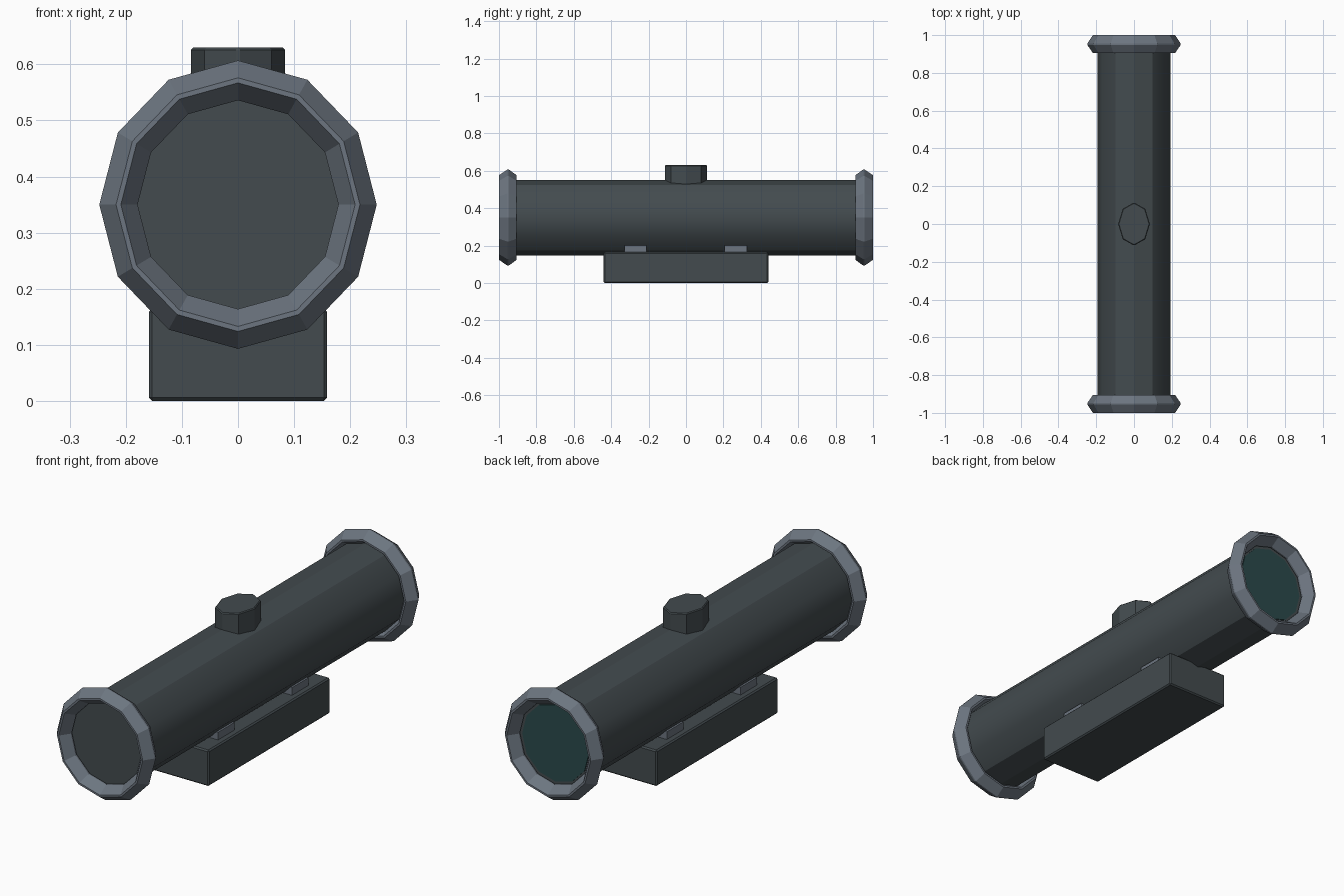
import bpy, bmesh, math
from mathutils import Matrix

cube = bpy.data.objects.get("Cube")
if cube:
    bpy.data.objects.remove(cube, do_unlink=True)

AXIS_Z = 0.35      # height of the tube axis
SQUASH = 0.962     # the tube is slightly narrower than tall


def material(name, color):
    m = bpy.data.materials.new(name)
    m.use_nodes = True
    m.diffuse_color = (*color, 1)
    m.node_tree.nodes["Principled BSDF"].inputs["Base Color"].default_value = (*color, 1)
    return m


body = material("dark slate", (0.056, 0.070, 0.077))
trim = material("steel grey", (0.150, 0.178, 0.215))
glass = material("teal glass", (0.023, 0.068, 0.071))


def finish(name, bm, mat, bevel=0, smooth=False):
    bmesh.ops.recalc_face_normals(bm, faces=bm.faces)
    mesh = bpy.data.meshes.new(name)
    bm.to_mesh(mesh)
    bm.free()
    mesh.materials.append(mat)
    ob = bpy.data.objects.new(name, mesh)
    bpy.context.collection.objects.link(ob)
    if bevel:
        mod = ob.modifiers.new("edge_bevel", 'BEVEL')
        mod.width = bevel
        mod.segments = 1
        mod.limit_method = 'ANGLE'
        mod.angle_limit = math.radians(50)
    if smooth:
        bpy.ops.object.select_all(action='DESELECT')
        ob.select_set(True)
        bpy.context.view_layer.objects.active = ob
        bpy.ops.object.shade_smooth_by_angle(angle=math.radians(30))
    return ob


def lathe(name, profile, mat, closed=False, smooth=False, sides=12):
    """Turn (radius, y) points around the tube axis, with a vertex at the top."""
    bm = bmesh.new()
    loops = []
    for r, y in profile:
        angles = [2 * math.pi * i / sides for i in range(sides)]
        loops.append([bm.verts.new((r * SQUASH * math.sin(a), y, AXIS_Z + r * math.cos(a)))
                      for a in angles])
    pairs = list(zip(loops, loops[1:]))
    if closed:
        pairs.append((loops[-1], loops[0]))
    else:
        bm.faces.new(loops[0])
        bm.faces.new(loops[-1])
    for a, b in pairs:
        for i in range(sides):
            j = (i + 1) % sides
            bm.faces.new((a[i], a[j], b[j], b[i]))
    return finish(name, bm, mat, smooth=smooth)


def box(name, x, y, z0, z1, mat, y_mid=0, bevel=0):
    bm = bmesh.new()
    bmesh.ops.create_cube(bm, size=1, matrix=Matrix.Translation((0, y_mid, (z0 + z1) / 2))
                          @ Matrix.Diagonal((2 * x, 2 * y, z1 - z0, 1)))
    return finish(name, bm, mat, bevel)


# Main tube
lathe("tube", [(0.196, -0.94), (0.202, -0.934), (0.202, 0.934), (0.196, 0.94)],
      body, smooth=True)

# Flared end rings with a diamond section and narrow flats
for name, s in (("front_ring", -1), ("back_ring", 1)):
    section = [(0.217, 1.0), (0.226, 1.0), (0.257, 0.955), (0.257, 0.948),
               (0.226, 0.905), (0.217, 0.905), (0.186, 0.948), (0.186, 0.955)]
    lathe(name, [(r, s * y) for r, y in section], trim, closed=True)

# Rear lens
lathe("back_lens", [(0.176, 0.936), (0.176, 0.944)], glass)

# Adjustment knob
bm = bmesh.new()
bmesh.ops.create_cone(bm, cap_ends=True, segments=8, radius1=1, radius2=1, depth=1,
                      matrix=Matrix.Translation((0, 0, 0.565))
                      @ Matrix.Diagonal((0.084, 0.114, 0.13, 1)))
finish("knob", bm, body, bevel=0.004)

# Mounting base and the two clamps that carry the tube
box("mount_base", 0.159, 0.44, 0, 0.165, body, bevel=0.006)
for name, y in (("front_clamp", -0.27), ("back_clamp", 0.265)):
    box(name, 0.13, 0.06, 0.16, 0.2, trim, y_mid=y)
